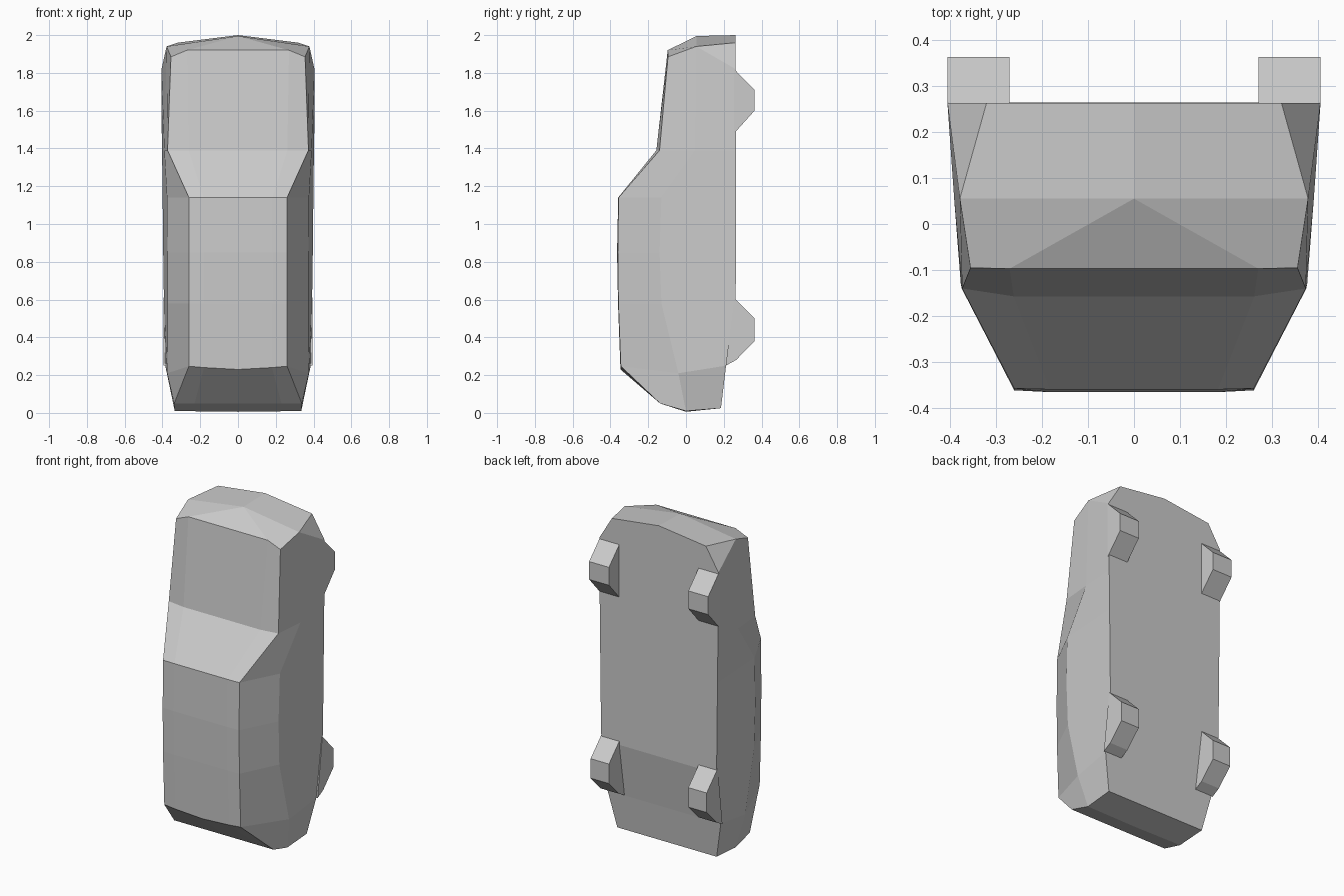
import bpy, bmesh

if "Cube" in bpy.data.objects:
    bpy.data.objects.remove(bpy.data.objects["Cube"])


def add_object(name, verts, faces):
    mesh = bpy.data.meshes.new(name)
    bm = bmesh.new()
    vs = [bm.verts.new(v) for v in verts]
    for f in faces:
        bm.faces.new([vs[i] for i in f])
    bmesh.ops.recalc_face_normals(bm, faces=bm.faces[:])
    bm.to_mesh(mesh)
    bm.free()
    obj = bpy.data.objects.new(name, mesh)
    bpy.context.collection.objects.link(obj)
    mirror = obj.modifiers.new("Mirror", 'MIRROR')
    mirror.use_clip = True
    mirror.merge_threshold = 0.0005
    return obj


def ring(z, roof_y, edge, shoulder, sill):
    """Half section: roof centre, roof middle, roof edge, shoulder, sill, floor centre."""
    return [(0, roof_y, z), (edge[0] * 0.7, roof_y, z), (*edge, z),
            (*shoulder, z), (*sill, z), (0, sill[1], z)]


# Body: half sections from tail (bottom) to nose (top)
rings = [
    [(0, -.137, .05), (.23, -.137, .05), (.338, -.137, .05),
     (.335, 0, .01), (.338, .185, .025), (0, .185, .025)],
    [(0, -.347, .23), (.18, -.347, .24), (.26, -.345, .247),
     (.375, -.04, .21), (.385, .212, .25), (0, .212, .25)],
    ring(.58, -.36, (.26, -.358), (.372, -.13), (.392, .263)),
    ring(.85, -.365, (.26, -.361), (.374, -.14), (.396, .264)),
    ring(1.14, -.359, (.26, -.357), (.376, -.13), (.399, .264)),
    ring(1.39, -.157, (.373, -.14), (.39, .05), (.402, .264)),
    [(0, -.097, 1.92), (.27, -.097, 1.92), (.355, -.095, 1.885),
     (.378, .055, 1.94), (.405, .263, 1.82), (0, .263, 2.0)],
]
verts = [p for r in rings for p in r]
faces = [(i * 6 + j, i * 6 + j + 1, i * 6 + j + 7, i * 6 + j + 6)
         for i in range(len(rings) - 1) for j in range(5)]

# Tail and nose caps
tail, nose, corner = len(verts), len(verts) + 1, len(verts) + 2
verts += [(0, 0, .006), (0, .055, 1.995), (.32, .263, 1.96)]
n = (len(rings) - 1) * 6
faces += [(0, 1, 2, 3, tail), (tail, 3, 4, 5),
          (n, n + 1, nose), (n + 1, n + 2, n + 3, nose),
          (n + 3, corner, n + 5, nose), (n + 3, n + 4, corner),
          (n + 4, n + 5, corner)]
add_object("car_body", verts, faces)


# Wheels: blocky stubs under the floor, mirrored left and right
def wheels(name, profile, x_in, x_out):
    k = len(profile)
    vs = [(x, y, z) for x in (x_in, x_out) for y, z in profile]
    fs = [tuple(range(k)), tuple(range(k, 2 * k))]
    fs += [(i, (i + 1) % k, (i + 1) % k + k, i + k) for i in range(k)]
    add_object(name, vs, fs)


wheels("front_wheels", [(.255, 1.82), (.363, 1.71), (.363, 1.6), (.255, 1.48)], .27, .405)
wheels("rear_wheels", [(.255, .61), (.363, .5), (.363, .38), (.265, .28), (.21, .25)], .27, .395)
